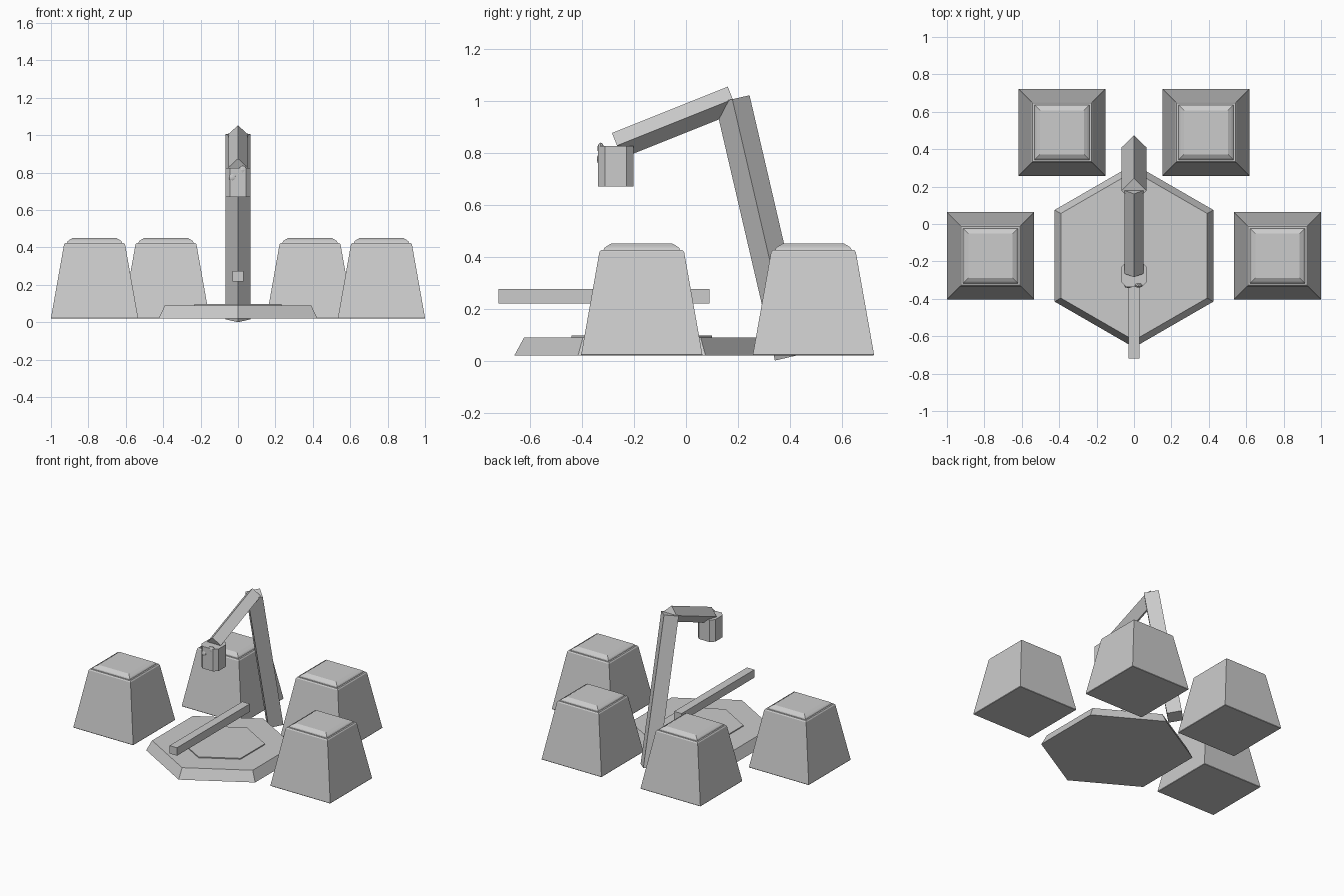
import bpy, bmesh
from math import pi, cos, sin
from mathutils import Vector, Matrix

if "Cube" in bpy.data.objects:
    bpy.data.objects.remove(bpy.data.objects["Cube"])


def finish(name, bm):
    bmesh.ops.recalc_face_normals(bm, faces=bm.faces[:])
    mesh = bpy.data.meshes.new(name)
    bm.to_mesh(mesh)
    bm.free()
    obj = bpy.data.objects.new(name, mesh)
    bpy.context.collection.objects.link(obj)
    return obj


def stack(name, outline, profile, loc=(0, 0)):
    """Closed solid from a unit outline scaled by each (scale, z) of a profile."""
    bm = bmesh.new()
    rings = [[bm.verts.new((loc[0] + x * s, loc[1] + y * s, z)) for x, y in outline]
             for s, z in profile]
    n = len(outline)
    for a, b in zip(rings, rings[1:]):
        for i in range(n):
            j = (i + 1) % n
            bm.faces.new((a[i], a[j], b[j], b[i]))
    bm.faces.new(rings[0][::-1])
    bm.faces.new(rings[-1])
    return finish(name, bm)


def diamond_bar(name, start, end, r):
    """Four-sided bar standing on its edges, in the x = 0 plane."""
    a, b = Vector(start), Vector(end)
    d = (b - a).normalized()
    side = Vector((1, 0, 0))
    up = d.cross(side)
    offsets = [side * r, up * r, side * -r, up * -r]
    bm = bmesh.new()
    lo = [bm.verts.new(a + o) for o in offsets]
    hi = [bm.verts.new(b + o) for o in offsets]
    for i in range(4):
        j = (i + 1) % 4
        bm.faces.new((lo[i], lo[j], hi[j], hi[i]))
    bm.faces.new(lo[::-1])
    bm.faces.new(hi)
    return finish(name, bm)


square = [(-1, -1), (1, -1), (1, 1), (-1, 1)]
hexagon = [(sin(i * pi / 3), -cos(i * pi / 3)) for i in range(6)]
c = 0.61
chamfered = [(-c, -1), (c, -1), (1, -c), (1, c), (c, 1), (-c, 1), (-1, c), (-1, -c)]

# Four tapered stools with a raised pad on top
stool = [(0.231, 0.02), (0.233, 0.023), (0.163, 0.417), (0.157, 0.425),
         (0.147, 0.425), (0.144, 0.433), (0.137, 0.439), (0.118, 0.45)]
for label, x, y in (("side", 0.767, -0.17), ("back", 0.385, 0.49)):
    for side, s in (("left", -1), ("right", 1)):
        stack(f"{label}_stool_{side}", square, stool, (s * x, y))

# Hexagonal platform and its thin inset plate
stack("platform", hexagon, [(0.49, 0.02), (0.452, 0.09)], (0, -0.17))
stack("platform_plate", hexagon, [(0.27, 0.08), (0.27, 0.097)], (0, -0.17))

# Horizontal beam across the platform
bm = bmesh.new()
bmesh.ops.create_cube(bm, size=1, matrix=Matrix.Translation((0, -0.315, 0.247))
                      @ Matrix.Diagonal((0.058, 0.81, 0.056, 1)))
finish("beam", bm)

# Leaning post and the arm reaching forward
diamond_bar("post", (0, 0.408, 0.016), (0, 0.178, 1.005), 0.068)
diamond_bar("arm", (0, -0.265, 0.827), (0, 0.18, 1.005), 0.052)

# Hanging head with chamfered corners
stack("hanging_head", chamfered, [(0.068, 0.67), (0.068, 0.825)], (0, -0.27))

# Two small knobs on the face of the head
for name, x, y, z in (("lower_knob", -0.03, -0.33, 0.775), ("upper_knob", 0.025, -0.328, 0.815)):
    bm = bmesh.new()
    bmesh.ops.create_uvsphere(bm, u_segments=8, v_segments=6, radius=0.023,
                              matrix=Matrix.Translation((x, y, z)) @ Matrix.Diagonal((1, 0.55, 1, 1)))
    finish(name, bm)
